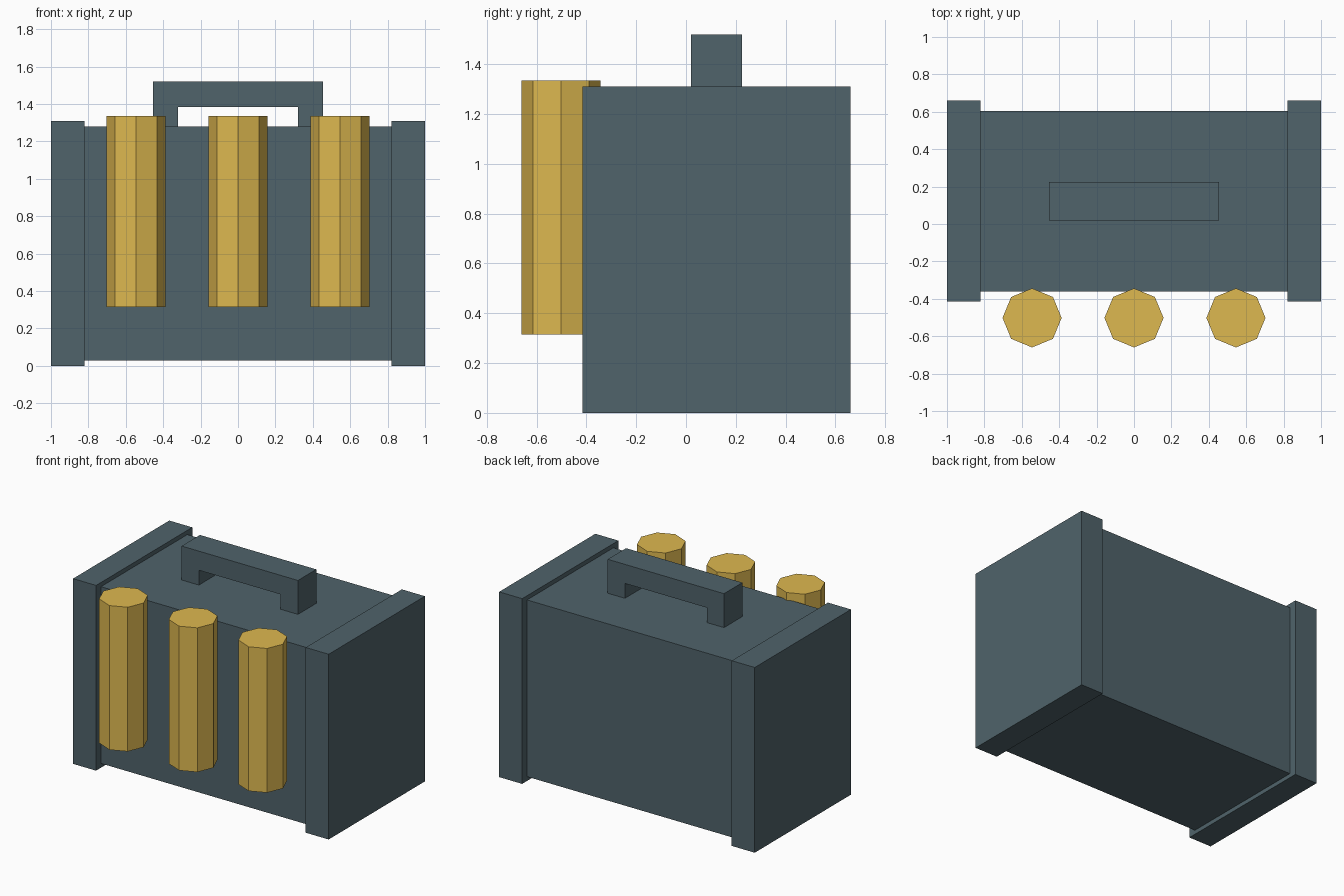
import bpy, bmesh, math
from mathutils import Matrix, Vector

if "Cube" in bpy.data.objects:
    bpy.data.objects.remove(bpy.data.objects["Cube"])


def material(name, color):
    mat = bpy.data.materials.new(name)
    mat.diffuse_color = (*color, 1)
    mat.use_nodes = True
    mat.node_tree.nodes["Principled BSDF"].inputs["Base Color"].default_value = mat.diffuse_color
    return mat


SLATE = material("slate", (0.08, 0.125, 0.145))
YELLOW = material("yellow", (0.73, 0.48, 0.08))


def finish(name, bm, mat):
    bmesh.ops.recalc_face_normals(bm, faces=bm.faces)
    mesh = bpy.data.meshes.new(name)
    bm.to_mesh(mesh)
    bm.free()
    mesh.materials.append(mat)
    obj = bpy.data.objects.new(name, mesh)
    bpy.context.collection.objects.link(obj)
    return obj


def box(name, lo, hi, mat):
    lo, hi = Vector(lo), Vector(hi)
    bm = bmesh.new()
    bmesh.ops.create_cube(bm, size=1, matrix=Matrix.Translation((lo + hi) / 2)
                          @ Matrix.Diagonal((*(hi - lo), 1)))
    return finish(name, bm, mat)


def rod(name, x, y, z0, z1, radius, mat):
    bm = bmesh.new()
    bmesh.ops.create_cone(bm, cap_ends=True, segments=8, radius1=radius, radius2=radius,
                          depth=z1 - z0)
    # Put corners on the x and y axes
    v = max(bm.verts, key=lambda v: v.co.x)
    turn = Matrix.Rotation(-math.atan2(v.co.y, v.co.x), 4, 'Z')
    bm.transform(Matrix.Translation((x, y, (z0 + z1) / 2)) @ turn)
    return finish(name, bm, mat)


# Case body and raised end caps
box("body", (-0.82, -0.36, 0.03), (0.82, 0.605, 1.28), SLATE)
for side, x0, x1 in (("left", -1, -0.82), ("right", 0.82, 1)):
    box(side + "_end_cap", (x0, -0.415, 0), (x1, 0.66, 1.31), SLATE)

# Carry handle: U-shaped profile extruded in depth
profile = [(-0.455, 1.28), (-0.455, 1.52), (0.455, 1.52), (0.455, 1.28),
           (0.32, 1.28), (0.32, 1.385), (-0.32, 1.385), (-0.32, 1.28)]
bm = bmesh.new()
face = bm.faces.new([bm.verts.new((x, 0.02, z)) for x, z in profile])
ext = bmesh.ops.extrude_face_region(bm, geom=[face], use_keep_orig=True)
bmesh.ops.translate(bm, vec=(0, 0.205, 0),
                    verts=[g for g in ext["geom"] if isinstance(g, bmesh.types.BMVert)])
finish("handle", bm, SLATE)

# Three octagonal rods on the front
for i, x in enumerate((-0.545, 0, 0.545)):
    rod(f"rod_{i + 1}", x, -0.502, 0.315, 1.335, 0.158, YELLOW)
